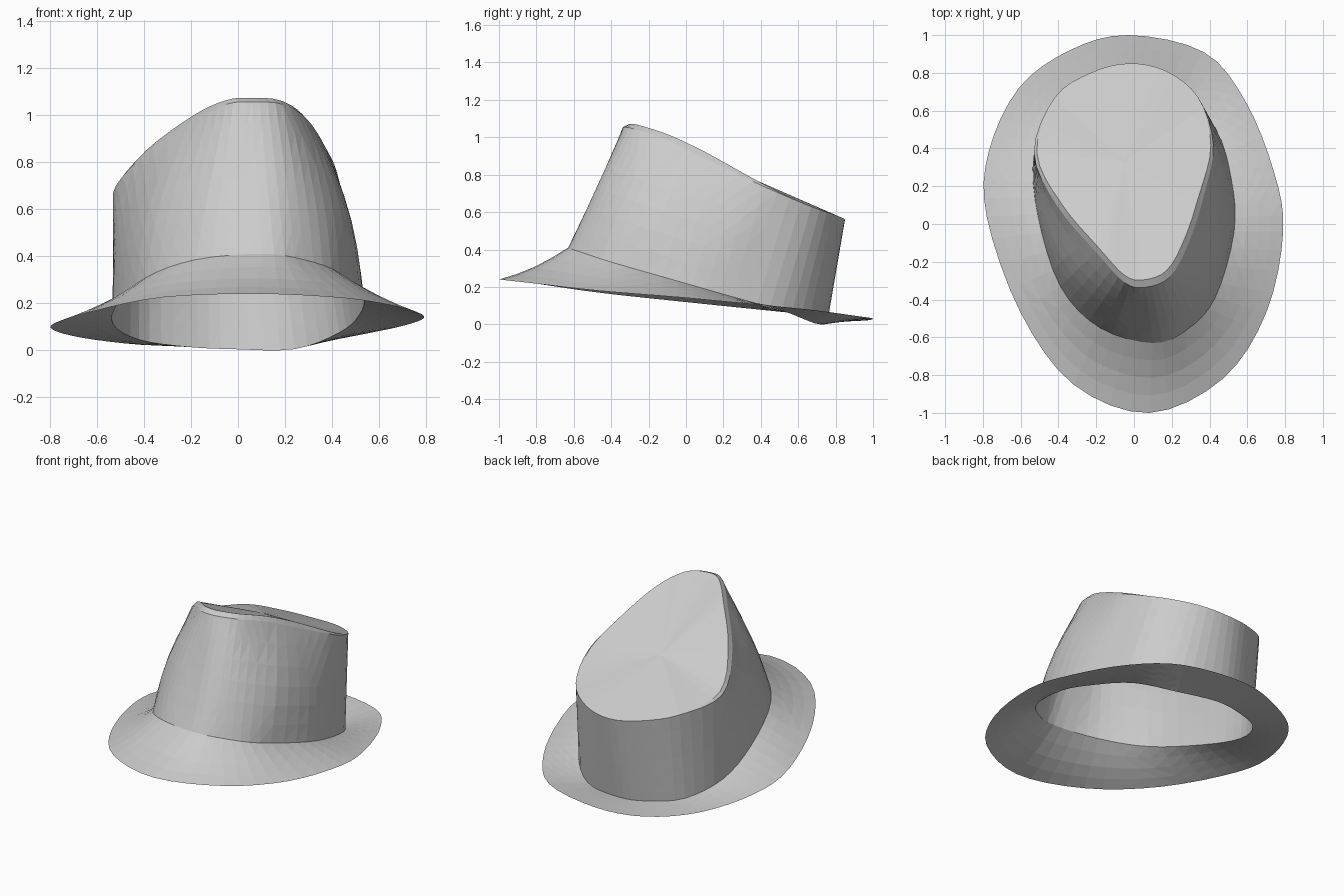
import bpy, bmesh, math
from mathutils import Vector

old = bpy.data.objects.get("Cube")
if old:
    bpy.data.objects.remove(old, do_unlink=True)

felt = bpy.data.materials.new("light_grey_felt")
felt.use_nodes = True
colour = (0.6, 0.6, 0.6, 1)
felt.diffuse_color = colour
felt.node_tree.nodes["Principled BSDF"].inputs["Base Color"].default_value = colour

# Guide loops, all starting at the back and passing the left side first
brim_edge = [(-.03, 1, .03), (.37, .91, .045), (.59, .65, .08), (.74, .28, .115),
             (.79, -.04, .145), (.7, -.47, .18), (.47, -.82, .22), (.08, -1, .24),
             (-.32, -.85, .225), (-.6, -.47, .17), (-.78, .04, .115),
             (-.77, .38, .08), (-.61, .72, .045), (-.34, .92, .02)]
crown_base = [(-.02, .755, .005), (.24, .69, .005), (.43, .51, .075), (.515, .24, .15),
              (.53, -.04, .23), (.43, -.39, .33), (.28, -.56, .385), (.1, -.63, .41),
              (-.18, -.55, .385), (-.39, -.33, .31), (-.51, .05, .2),
              (-.53, .37, .11), (-.42, .61, .045), (-.22, .72, .015)]
crown_rim = [(-.03, .85, .56), (.17, .81, .58), (.34, .67, .63), (.42, .42, .735),
             (.37, .15, .865), (.29, -.1, .985), (.19, -.28, 1.045), (.06, -.335, 1.055),
             (-.05, -.31, 1.045), (-.2, -.15, .975), (-.41, .1, .82),
             (-.53, .38, .67), (-.42, .67, .62), (-.23, .8, .58)]
STEPS = 4


def smooth_loop(points):
    """Closed Catmull-Rom loop through the guide points, kept above the ground."""
    pts = [Vector(p) for p in points]
    n = len(pts)
    out = []
    for i in range(n):
        a, b, c, d = (pts[(i + k) % n] for k in (-1, 0, 1, 2))
        for s in range(STEPS):
            t = s / STEPS
            out.append(b + (c - a) * (t / 2)
                       + (a * 2 - b * 5 + c * 4 - d) * (t * t / 2)
                       + (b * 3 - a - c * 3 + d) * (t ** 3 / 2))
    for p in out:
        p.z = max(p.z, 0)
    return out


def clamp(value):
    return min(max(value, 0), 1)


def blend(lower, upper, t, shape):
    """Ring between two loops, moved by a shaping rule that fades at both ends."""
    fade = math.sin(math.pi * t)
    return [p.lerp(q, t) + shape(p) * fade for p, q in zip(lower, upper)]


def skin(name, rings, tip=None):
    """Bridge the rings in order and optionally close the last one to a tip."""
    bm = bmesh.new()
    rows = [[bm.verts.new(p) for p in ring] for ring in rings]
    n = len(rows[0])
    for low, high in zip(rows, rows[1:]):
        for i in range(n):
            j = (i + 1) % n
            bm.faces.new((low[j], low[i], high[i], high[j]))
    if tip is not None:
        centre = bm.verts.new(tip)
        for i in range(n):
            bm.faces.new((rows[-1][(i + 1) % n], rows[-1][i], centre))
    bmesh.ops.triangulate(bm, faces=bm.faces[:])
    mesh = bpy.data.meshes.new(name)
    bm.to_mesh(mesh)
    bm.free()
    mesh.materials.append(felt)
    obj = bpy.data.objects.new(name, mesh)
    bpy.context.collection.objects.link(obj)


edge, base, rim = map(smooth_loop, (brim_edge, crown_base, crown_rim))


def wall_bulge(p):
    # Fuller on the front sides, slightly hollow at the front centre
    outward = Vector((p.x, p.y, 0)).normalized()
    full = .11 * abs(p.x) * clamp((.3 - p.y) / .6)
    return outward * (full - .05 * max(-p.y - .3, 0))


def brim_sag(p):
    return Vector((0, 0, -.02 * max(-p.y, 0)))


# Brim: thin flared sheet, turned up at the back
skin("brim", [blend(edge, base, k / 4, brim_sag) for k in range(5)])

# Crown wall: open at the bottom
skin("crown_wall", [blend(base, rim, k / 6, wall_bulge) for k in range(7)])

# Crown top: slanted panel with a raised bevel that fades towards the back
middle = Vector((-.05, .33, .79))
inner = []
for p in rim:
    rise = clamp((.6 - p.y) * 2)
    inner.append(p.lerp(middle, .01 + .05 * rise) + Vector((0, 0, .033 * rise)))
half = [p.lerp(middle, .5) for p in inner]
skin("crown_top", [rim, inner, half], middle)
